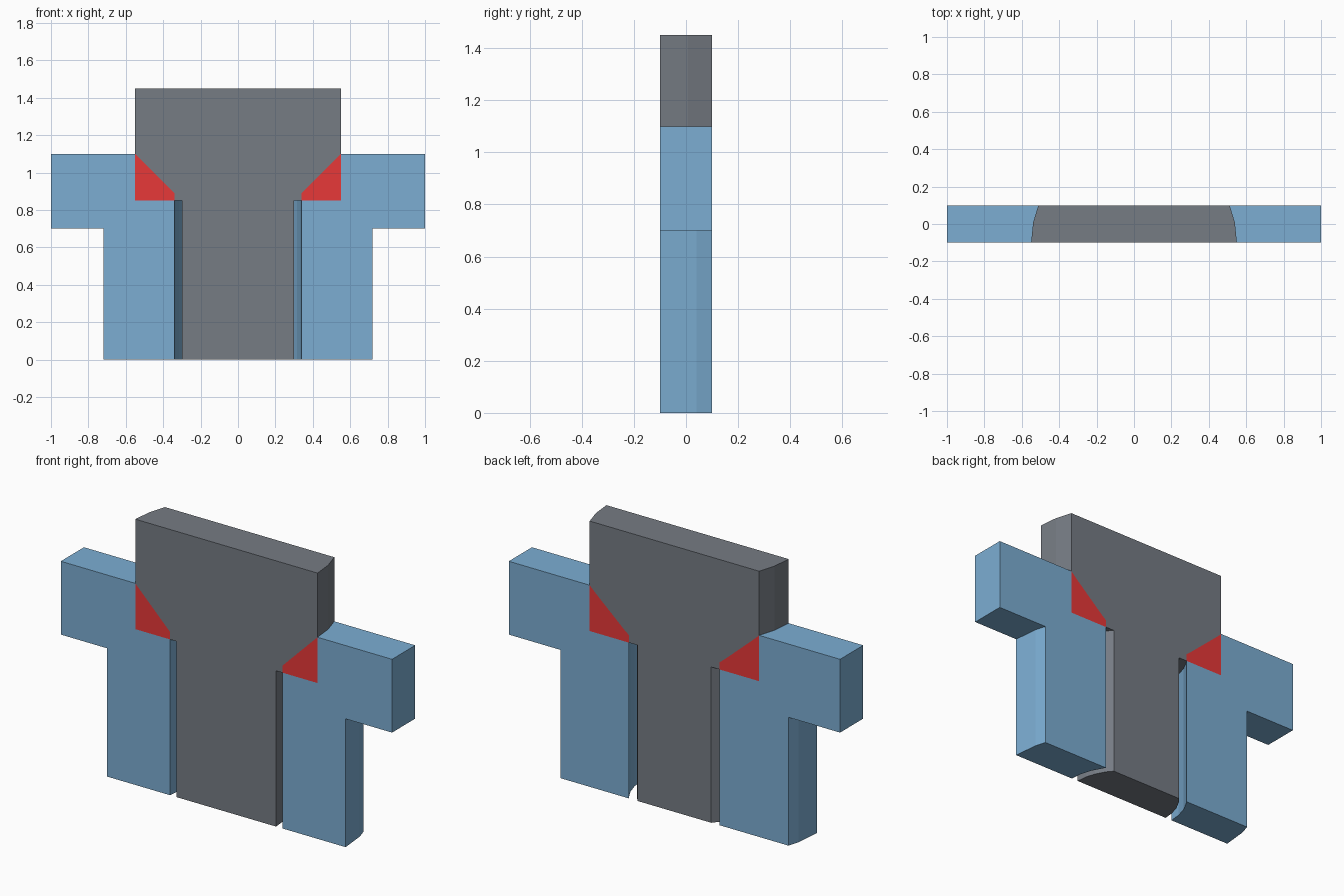
import bpy, bmesh
from math import cos, sin, tau

if "Cube" in bpy.data.objects:
    bpy.data.objects.remove(bpy.data.objects["Cube"])

SIDES = 32
AXIS_Y = -0.1


def material(name, color):
    m = bpy.data.materials.new(name)
    m.diffuse_color = color
    m.use_nodes = True
    m.node_tree.nodes["Principled BSDF"].inputs["Base Color"].default_value = m.diffuse_color
    return m


def turned_slice(name, profile, color, cutter):
    """Revolve a closed (radius, height) profile, then keep only the slab."""
    bm = bmesh.new()
    rings = [[bm.verts.new((r * cos(tau * i / SIDES), AXIS_Y + r * sin(tau * i / SIDES), z))
              for r, z in profile] for i in range(SIDES)]
    n = len(profile)
    for i in range(SIDES):
        a, b = rings[i], rings[(i + 1) % SIDES]
        for j in range(n):
            k = (j + 1) % n
            if profile[j][0] or profile[k][0]:
                bm.faces.new((a[j], b[j], b[k], a[k]))
    bmesh.ops.remove_doubles(bm, verts=bm.verts, dist=1e-5)
    bmesh.ops.recalc_face_normals(bm, faces=bm.faces)
    mesh = bpy.data.meshes.new(name)
    bm.to_mesh(mesh)
    bm.free()
    ob = bpy.data.objects.new(name, mesh)
    bpy.context.collection.objects.link(ob)
    mesh.materials.append(material(name, color))
    mod = ob.modifiers.new("slice", 'BOOLEAN')
    mod.operation = 'INTERSECT'
    mod.solver = 'EXACT'
    mod.object = cutter
    return ob


# slab that cuts the section out of the turned parts
bpy.ops.mesh.primitive_cube_add(size=1, location=(0, 0, 0.75))
slab = bpy.context.object
slab.name = "section_cutter"
slab.scale = (2, 0.2, 3)
slab.hide_render = True
slab.display_type = 'WIRE'

# flanged housing, its flange is trimmed square by the slab
turned_slice("housing", [(0.34, 0), (0.72, 0), (0.72, 0.7), (1.2, 0.7), (1.2, 1.1),
                         (0.55, 1.1), (0.55, 0.85), (0.34, 0.85)],
             (0.2, 0.42, 0.65, 1), slab)

# stepped plug with conical seat
turned_slice("plug", [(0, 0), (0.3, 0), (0.3, 0.85), (0.34, 0.85), (0.34, 0.89),
                      (0.55, 1.1), (0.55, 1.45), (0, 1.45)],
             (0.18, 0.2, 0.23, 1), slab)

# wedge-shaped seal ring between plug and housing
turned_slice("seal_ring", [(0.34, 0.85), (0.55, 0.85), (0.55, 1.1), (0.34, 0.89)],
             (0.8, 0.04, 0.04, 1), slab)

# apply the cuts and remove the helper
bpy.context.view_layer.update()
deps = bpy.context.evaluated_depsgraph_get()
for ob in [o for o in bpy.context.scene.objects if o.modifiers]:
    ob.data = bpy.data.meshes.new_from_object(ob.evaluated_get(deps))
    ob.modifiers.clear()
bpy.data.objects.remove(slab)
